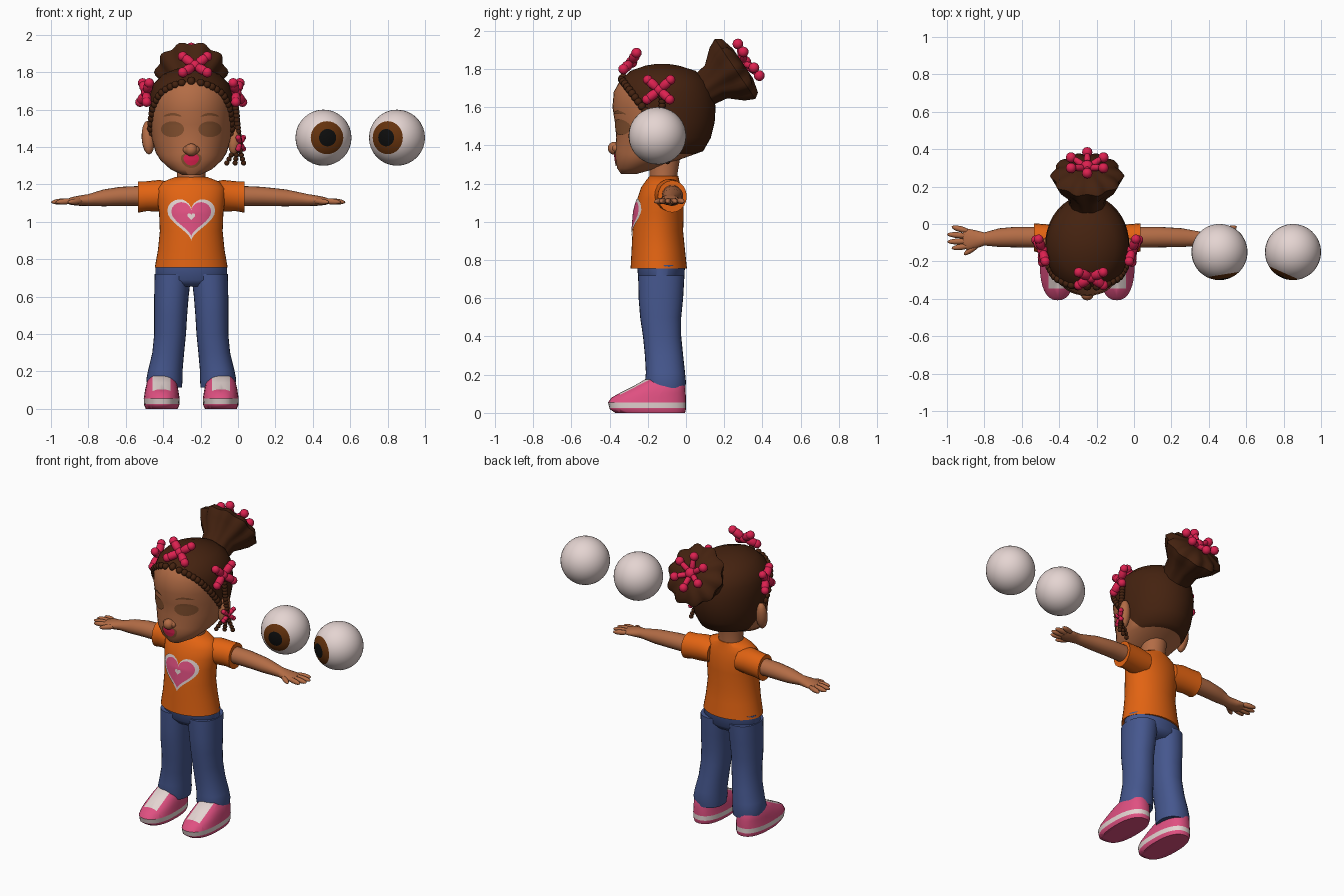
import bpy, bmesh, math
from mathutils import Vector, Matrix

if "Cube" in bpy.data.objects:
    bpy.data.objects.remove(bpy.data.objects["Cube"])

C = -0.25  # centre line of the figure


def mat(name, r, g, b):
    m = bpy.data.materials.new(name)
    m.diffuse_color = (r, g, b, 1)
    m.use_nodes = True
    m.node_tree.nodes["Principled BSDF"].inputs["Base Color"].default_value = m.diffuse_color
    return m


SKIN = mat("skin", .45, .15, .06)
LID = mat("dark skin", .24, .085, .03)
HAIR = mat("dark brown hair", .058, .016, .005)
ORANGE = mat("orange cloth", .76, .125, .006)
DENIM = mat("blue denim", .06, .095, .27)
PINK = mat("pink", .74, .08, .22)
WHITE = mat("off white", .78, .66, .64)
BOW = mat("crimson bow", .72, .015, .08)
IRIS = mat("iris brown", .13, .032, .004)
BLACK = mat("black", .004, .004, .004)


def finish(name, bm, mats, rule=None, angle=50):
    bmesh.ops.recalc_face_normals(bm, faces=bm.faces)
    if rule:
        for f in bm.faces:
            f.material_index = rule(f.calc_center_median())
    me = bpy.data.meshes.new(name)
    bm.to_mesh(me)
    bm.free()
    for m in mats:
        me.materials.append(m)
    ob = bpy.data.objects.new(name, me)
    bpy.context.collection.objects.link(ob)
    bpy.ops.object.select_all(action='DESELECT')
    ob.select_set(True)
    bpy.context.view_layer.objects.active = ob
    bpy.ops.object.shade_smooth_by_angle(angle=math.radians(angle))
    return ob


def loft(name, rings, mats, rule=None, cuts=(), angle=50):
    bm = bmesh.new()
    vs = [[bm.verts.new(p) for p in r] for r in rings]
    n = len(vs[0])
    for a, b in zip(vs, vs[1:]):
        for i in range(n):
            bm.faces.new((a[i], a[(i + 1) % n], b[(i + 1) % n], b[i]))
    bm.faces.new(vs[0])
    bm.faces.new(vs[-1])
    for co, no in cuts:
        bmesh.ops.bisect_plane(bm, geom=bm.verts[:] + bm.edges[:] + bm.faces[:],
                               plane_co=co, plane_no=no)
    return finish(name, bm, mats, rule, angle)


def oval(a, p):
    c, s = math.cos(a), math.sin(a)
    return (math.copysign(abs(c) ** (2 / p), c), math.copysign(abs(s) ** (2 / p), s))


def stack(table, cx=C, p=2, n=40):
    """Horizontal sections from rows of (z, half width, front y, back y)."""
    return [[Vector((cx + w * u, (yf + yb) / 2 + (yb - yf) / 2 * v, z))
             for u, v in (oval(math.tau * i / n, p) for i in range(n))]
            for z, w, yf, yb in table]


def limb(rows, s, n=20):
    """Sideways sections from rows of (distance from centre, z, y, ry, rz)."""
    return [[Vector((C + s * d, y + ry * math.cos(math.tau * i / n), z + rz * math.sin(math.tau * i / n)))
             for i in range(n)] for d, z, y, ry, rz in rows]


def at(table, z):
    for a, b in zip(table, table[1:]):
        if a[0] <= z <= b[0]:
            t = (z - a[0]) / (b[0] - a[0])
            return [p + (q - p) * t for p, q in zip(a, b)]


def patch(name, table, cx, cz, outline, bands, off=.005, n=40):
    """Thin painted plate laid on the front of a stack; bands = (outer fraction, material)."""
    bm = bmesh.new()

    def vert(a, t):
        dx, dz = outline(a)
        x, z = cx + t * dx, cz + t * dz
        _, w, yf, yb = at(table, z)
        k = math.sqrt(max(0, 1 - ((x - C) / w) ** 2))
        return bm.verts.new((x, (yf + yb) / 2 - (yb - yf) / 2 * k - off, z))
    prev = [vert(0, 0)] * n
    ts = [(k / 12) for k in range(1, 13)]
    for t in ts:
        cur = [vert(math.tau * i / n, t) for i in range(n)]
        idx = next(i for i, b in enumerate(bands) if t <= b[0] + 1e-6)
        for i in range(n):
            j = (i + 1) % n
            q = (prev[i], cur[i], cur[j]) if prev[i] is prev[j] else (prev[i], cur[i], cur[j], prev[j])
            bm.faces.new(q).material_index = idx
        prev = cur
    return finish(name, bm, [b[1] for b in bands])


def blobs(name, parts, material, seg=12):
    """Ellipsoids stretched from point a to point b with radius r."""
    bm = bmesh.new()
    for a, b, r in parts:
        a, b = Vector(a), Vector(b)
        d = b - a
        m = (Matrix.Translation((a + b) / 2) @ d.to_track_quat('Z', 'Y').to_matrix().to_4x4()
             @ Matrix.Diagonal((r, r, d.length / 2, 1)))
        bmesh.ops.create_uvsphere(bm, u_segments=seg, v_segments=8, radius=1, matrix=m)
    return finish(name, bm, [material], angle=80)


def ball(p, r):
    return (Vector(p) - Vector((0, 0, r)), Vector(p) + Vector((0, 0, r)), r)


def bow(name, loc, normal, size):
    q, loc = Vector(normal).to_track_quat('Z', 'Y'), Vector(loc)
    parts = [ball(loc, size * .3)]
    for k in range(4):
        a = math.radians(40 + 90 * k + (10 if k % 2 else 0))
        d = q @ Vector((math.cos(a), math.sin(a), .12))
        parts += [(loc, loc + d * size, size * .27), ball(loc + d * size * .85, size * .27)]
    blobs(name, parts, BOW)


# head: one loft, coloured along a slanted hairline
HEAD = [(1.25, .045, -.34, -.26), (1.28, .11, -.36, -.15), (1.33, .165, -.37, -.02),
        (1.37, .19, -.372, .09), (1.44, .21, -.365, .13), (1.52, .22, -.372, .15),
        (1.60, .225, -.385, .155), (1.68, .222, -.378, .14), (1.74, .20, -.345, .11),
        (1.79, .15, -.29, .05), (1.818, .08, -.21, -.04), (1.827, .025, -.15, -.1)]


def hairline(z):
    return -.34 + (1.75 - z) * .75


loft("head", stack(HEAD), [SKIN, HAIR],
     lambda c: int(c.y > hairline(c.z) and c.z > 1.355),
     [((0, -.34, 1.75), (0, 1, .75)), ((0, 0, 1.355), (0, 0, 1))])
loft("neck", stack([(1.17, .085, -.2, -.04), (1.25, .075, -.19, -.045), (1.34, .08, -.2, -.03)]), [SKIN])

# braid of beads along the hairline
beads = []
for s in (-1, 1):
    for k in range(17):
        z = 1.47 + .285 * math.sin(k / 16 * math.pi / 2)
        _, w, yf, yb = at(HEAD, z)
        y = max(hairline(z), yf)
        x = s * w * math.sqrt(max(0, 1 - ((y - (yf + yb) / 2) / ((yb - yf) / 2)) ** 2))
        beads.append(ball((C + x, y, z), .021))
blobs("hairline_braid", beads, HAIR)

# face details
for s, side in ((-1, "left"), (1, "right")):
    patch(side + "_eyelid", HEAD, C + s * .1, 1.495,
          lambda a: (.062 * math.cos(a), .042 * math.sin(a)), [(1, LID)])
    patch(side + "_eyebrow", HEAD, C + s * .1, 1.575,
          lambda a: (.05 * math.cos(a), .007 * math.sin(a) - .012 * math.cos(a) ** 2), [(1, LID)])
    blobs(side + "_ear", [((C + s * .225, -.13, 1.36), (C + s * .235, -.1, 1.54), .036)], SKIN)
blobs("nose", [((C - .045, -.365, 1.385), (C + .045, -.365, 1.385), .028), ball((C, -.375, 1.385), .034)], SKIN)
patch("mouth", HEAD, C, 1.343,
      lambda a: (.055 * math.cos(a), math.sin(a) * (.028 if math.sin(a) > 0 else .055)),
      [(.75, BOW), (1, LID)])

# flared ponytail bun with rippled rim
axis, mid = Vector((0, .83, .56)), Vector((0, .257, 1.80)) + Vector((C, 0, 0))
up = Vector((0, -.56, .83))
N = 60
bun = []
for t, r, rip in ((-.24, .085, 0), (-.12, .105, .03), (-.05, .165, .05), (0, .188, .06),
                  (.03, .165, .08), (.05, .09, .08), (.05, .02, 0)):
    bun.append([mid + axis * t + (up * math.sin(a) + Vector((1, 0, 0)) * math.cos(a))
                * r * (1 + rip * math.cos(10 * a)) for a in (math.tau * i / N for i in range(N))])
loft("hair_bun", bun, [HAIR])
parts = [ball(mid + axis * .06, .035)]
for k in range(6):
    a = math.tau * (k + .5) / 6
    d = up * math.sin(a) + Vector((1, 0, 0)) * math.cos(a)
    parts += [ball(mid + axis * .085 + d * .1, .028),
              (mid + axis * .05, mid + axis * .09 + d * .1, .018)]
blobs("bun_beads", parts, BOW)

# bows and the hanging braid
bow("front_bow", (C + .02, -.285, 1.835), (0, -.75, .6), .1)
bow("left_bow", (C - .24, -.14, 1.69), (-1, -.3, .15), .095)
bow("right_bow", (C + .24, -.14, 1.69), (1, -.3, .15), .095)
bow("braid_bow", (.01, -.12, 1.42), (1, -.4, 0), .055)
strand = [ball((C + .235 + .02 * k / 11, -.125, 1.65 - .021 * k), .018) for k in range(12)]
for x in (-.06, -.015, .03):
    strand += [ball((x * k / 5, -.12 + .01 * k * (x + .015) * 10, 1.42 - .021 * k), .014) for k in range(6)]
blobs("hanging_braid", strand, HAIR)

# shirt with sleeves and heart
SHIRT = [(.755, .195, -.29, .005), (.85, .178, -.285, -.005), (.95, .168, -.28, -.015),
         (1.05, .172, -.272, -.012), (1.12, .182, -.255, -.015), (1.18, .18, -.235, -.025),
         (1.215, .15, -.21, -.035), (1.24, .085, -.19, -.04)]
loft("shirt", stack(SHIRT), [ORANGE])


def heart(a):
    return (.128 * math.sin(a) ** 3,
            .0076 * (13 * math.cos(a) - 5 * math.cos(2 * a) - 2 * math.cos(3 * a) - math.cos(4 * a)))


patch("shirt_heart", SHIRT, C, 1.03, heart, [(.17, WHITE), (.85, PINK), (1, WHITE)], .006)

# arms and hands; the right arm reaches slightly further
for s, side, e in ((-1, "left", 0), (1, "right", .075)):
    loft(side + "_sleeve", limb([(.1, 1.135, -.1, .09, .075), (.17, 1.14, -.085, .08, .084),
                                 (.24, 1.137, -.075, .075, .08), (.285, 1.133, -.072, .076, .084)], s), [ORANGE])
    loft(side + "_arm", limb([(.2, 1.14, -.072, .055, .055), (.38, 1.136, -.07, .055, .051),
                              (.47 + e / 2, 1.128, -.073, .05, .045), (.55 + e, 1.117, -.08, .035, .031),
                              (.6 + e, 1.113, -.083, .05, .027), (.64 + e, 1.111, -.083, .058, .021),
                              (.665 + e, 1.11, -.08, .045, .012)], s), [SKIN])
    fingers = [((.63, -.04), (.725, -.015)), ((.63, -.065), (.75, -.055)),
               ((.63, -.092), (.748, -.095)), ((.62, -.115), (.725, -.13)), ((.57, -.1), (.66, -.165))]
    blobs(side + "_fingers", [((C + s * (a[0] + e), a[1], 1.113), (C + s * (b[0] + e), b[1], 1.105), .016)
                              for a, b in fingers], SKIN)

# jeans
loft("jeans_hips", stack([(.655, .15, -.22, -.04), (.69, .193, -.25, -.01), (.775, .19, -.255, -.005)]), [DENIM])
for s, side in ((-1, "left"), (1, "right")):
    cols = [(.115, .142, .092, -.205, -.005), (.16, .143, .097, -.215, 0), (.21, .138, .092, -.21, -.005),
            (.3, .123, .085, -.215, -.015), (.4, .113, .085, -.225, -.025), (.5, .11, .088, -.24, -.025),
            (.6, .106, .092, -.248, -.015), (.72, .098, .098, -.25, -.008)]
    rings = [stack([(z, w, yf, yb)], C + s * d, 2.2, 28)[0] for z, d, w, yf, yb in cols]
    loft(side + "_jeans_leg", rings, [DENIM])

    # sneaker: pink sole, white band, pink upper with white top panel
    cx = C + s * .158
    loft(side + "_shoe",
         stack([(0, .085, -.37, -.005), (.02, .094, -.40, 0), (.055, .096, -.408, 0), (.08, .092, -.39, 0),
                (.105, .088, -.345, -.002), (.14, .08, -.275, -.005), (.175, .062, -.215, -.02)], cx, 2.4, 32),
         [PINK, WHITE],
         lambda c: int(.025 < c.z < .055 or (c.z > .055 and abs(c.x - cx) < .048 and -.345 < c.y < -.13)),
         [((0, 0, .025), (0, 0, 1)), ((0, 0, .055), (0, 0, 1)), ((cx - .048, 0, 0), (1, 0, 0)),
          ((cx + .048, 0, 0), (1, 0, 0)), ((0, -.345, 0), (0, 1, 0)), ((0, -.13, 0), (0, 1, 0))])

# loose eyeballs beside the figure
for name, x, turn in (("left_eyeball", .457, 9), ("right_eyeball", .85, -24)):
    t = math.radians(turn)
    look, pos = Vector((math.sin(t), -math.cos(t), 0)), Vector((x, -.15, 1.45))
    bm = bmesh.new()
    bmesh.ops.create_uvsphere(bm, u_segments=32, v_segments=20, radius=.15,
                              matrix=Matrix.Translation(pos) @ look.to_track_quat('Z', 'Y').to_matrix().to_4x4())

    def ring(c):
        ang = math.degrees((c - pos).angle(look))
        return 2 if ang < 18 else 1 if ang < 36 else 0
    finish(name, bm, [WHITE, IRIS, BLACK], ring)
